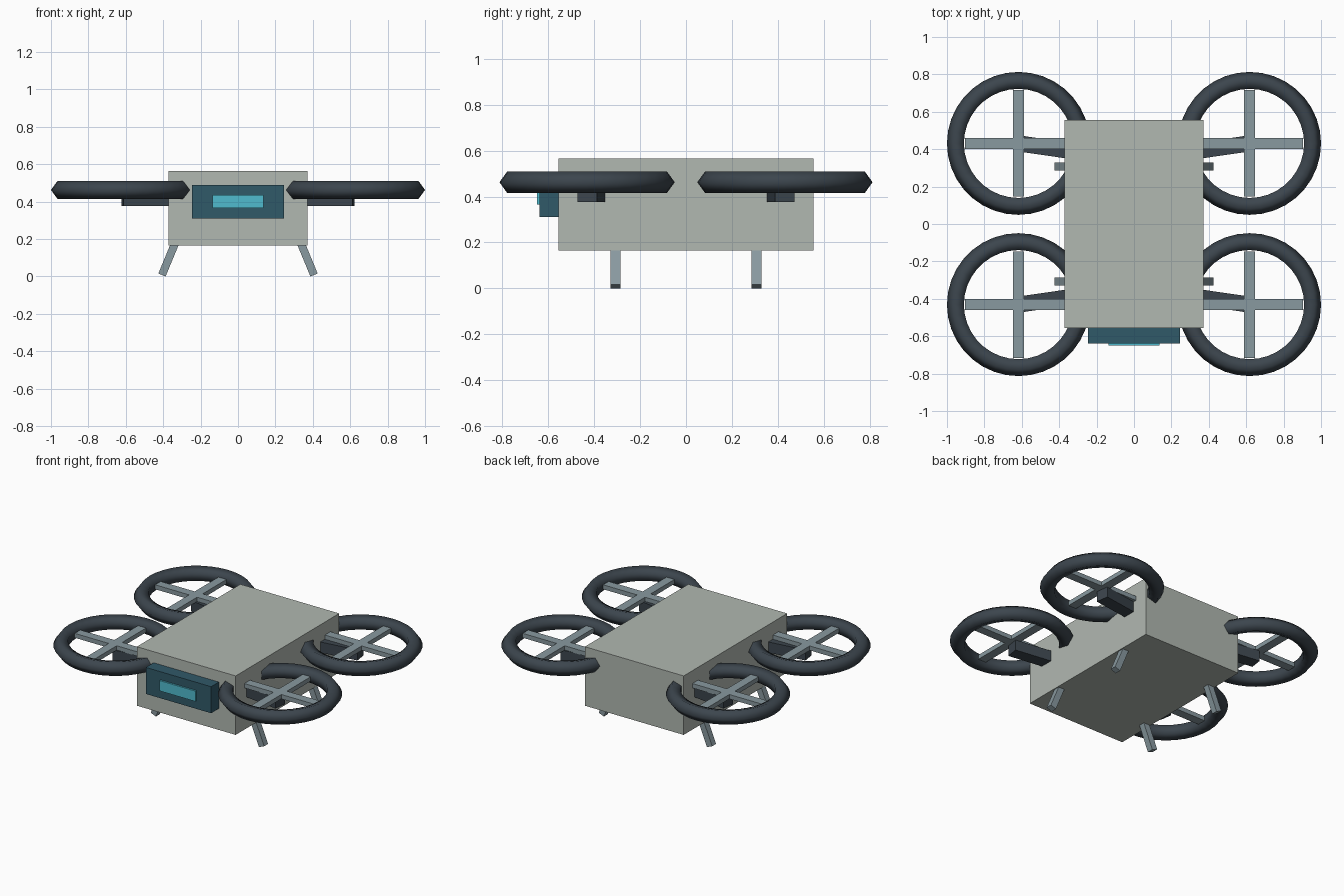
import bpy
from math import atan2, hypot, radians, sin, cos
from mathutils import Vector

if "Cube" in bpy.data.objects:
    bpy.data.objects.remove(bpy.data.objects["Cube"])


def material(name, rgb):
    m = bpy.data.materials.new(name)
    m.diffuse_color = (*rgb, 1)
    m.use_nodes = True
    m.node_tree.nodes["Principled BSDF"].inputs["Base Color"].default_value = m.diffuse_color
    return m


HULL = material("hull_grey", (0.44, 0.48, 0.44))
DARK = material("dark_grey", (0.045, 0.06, 0.075))
METAL = material("metal_grey", (0.25, 0.32, 0.35))
PANEL = material("panel_teal", (0.03, 0.10, 0.14))
GLOW = material("screen_cyan", (0.08, 0.50, 0.62))


def box(name, center, size, mat, rot=(0, 0, 0)):
    bpy.ops.mesh.primitive_cube_add(size=1, location=center, rotation=rot)
    o = bpy.context.object
    o.name = name
    o.scale = size
    o.data.materials.append(mat)
    return o


# Hull and front sensor
box("hull", (0, 0, 0.365), (0.742, 1.11, 0.40), HULL)
box("sensor_panel", (0, -0.588, 0.40), (0.49, 0.10, 0.18), PANEL)
box("sensor_screen", (0, -0.635, 0.40), (0.27, 0.03, 0.07), GLOW)

RX, RY, RZ = 0.618, 0.431, 0.4625
for sx, side in ((-1, "left"), (1, "right")):
    for sy, end in ((-1, "front"), (1, "back")):
        tag = f"{end}_{side}"
        cx, cy = sx * RX, sy * RY

        # Rotor guard with five-sided section
        bpy.ops.mesh.primitive_torus_add(
            location=(cx, cy, RZ), major_radius=0.332, minor_radius=0.05,
            major_segments=36, minor_segments=5)
        ring = bpy.context.object
        ring.name = f"rotor_guard_{tag}"
        ring.data.materials.append(DARK)
        bpy.ops.object.shade_smooth()

        # Crossed rotor blades
        box(f"blade_across_{tag}", (cx, cy, RZ), (0.57, 0.06, 0.03), METAL)
        box(f"blade_along_{tag}", (cx, cy, RZ), (0.06, 0.57, 0.03), METAL)

        # Slightly swept arm from hull to rotor centre
        a = Vector((sx * 0.25, sy * 0.378, 0.413))
        b = Vector((cx, cy, 0.413))
        d = b - a
        box(f"arm_{tag}", (a + b) / 2, (d.length, 0.086, 0.072), DARK,
            (0, 0, atan2(d.y, d.x)))

        # Splayed landing leg
        t = radians(22.5)
        length = 0.22
        foot = Vector((sx * 0.4065, sy * 0.307, 0.008))
        mid = foot + Vector((-sx * sin(t), 0, cos(t))) * length / 2
        box(f"leg_{tag}", mid, (0.042, 0.042, length), METAL, (0, -sx * t, 0))
